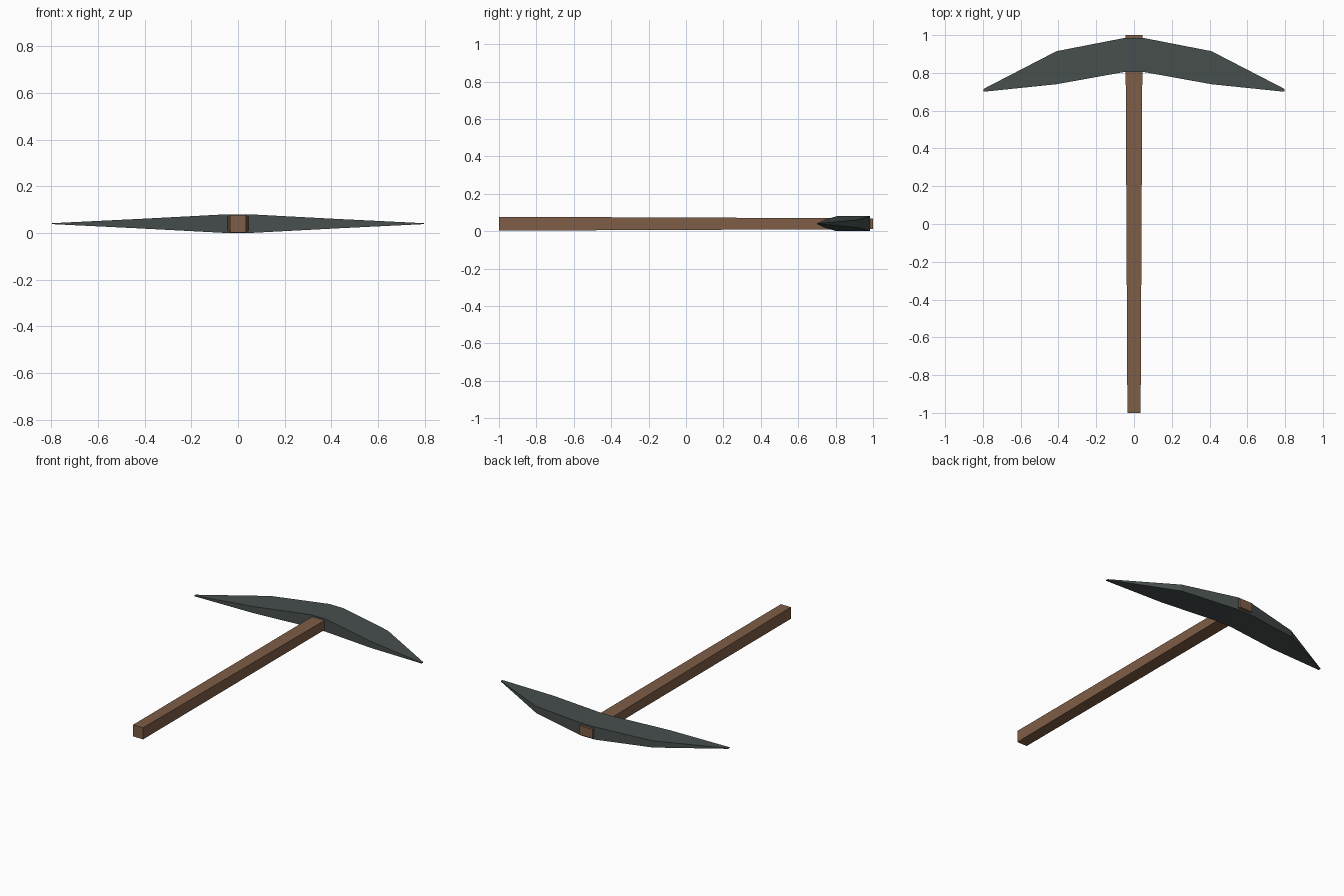
import bpy
import bmesh

cube = bpy.data.objects.get("Cube")
if cube:
    bpy.data.objects.remove(cube, do_unlink=True)


def material(name, rgb):
    mat = bpy.data.materials.new(name)
    mat.use_nodes = True
    mat.diffuse_color = (*rgb, 1)
    mat.node_tree.nodes["Principled BSDF"].inputs["Base Color"].default_value = (*rgb, 1)
    return mat


def loft(name, sections, mat):
    """Join rectangular rings of four corners each and cap both ends."""
    bm = bmesh.new()
    rings = [[bm.verts.new(p) for p in s] for s in sections]
    for a, b in zip(rings, rings[1:]):
        for i in range(4):
            j = (i + 1) % 4
            bm.faces.new((a[i], a[j], b[j], b[i]))
    bm.faces.new(rings[0])
    bm.faces.new(rings[-1])
    bmesh.ops.recalc_face_normals(bm, faces=bm.faces)
    mesh = bpy.data.meshes.new(name)
    bm.to_mesh(mesh)
    bm.free()
    mesh.materials.append(mat)
    obj = bpy.data.objects.new(name, mesh)
    bpy.context.collection.objects.link(obj)
    return obj


wood = material("brown wood", (0.21, 0.11, 0.062))
iron = material("dark iron", (0.063, 0.078, 0.075))
MID = 0.04

# Handle: square bar, wider and flatter towards the head
handle = []
for y, half_x, half_z in ((-1, 0.035, 0.037), (1, 0.045, 0.029)):
    handle.append([(sx * half_x, y, MID + sz * half_z)
                   for sx, sz in ((-1, -1), (1, -1), (1, 1), (-1, 1))])
loft("handle", handle, wood)

# Head: curved double pick, mirrored and thinning to both tips
# (x, front y, back y, half thickness)
half = [(0.05, 0.805, 0.985, 0.04),
        (0.41, 0.74, 0.915, 0.021),
        (0.797, 0.70, 0.715, 0.002)]
stations = [(-x, f, b, t) for x, f, b, t in reversed(half)] + half
head = [[(x, f, MID - t), (x, b, MID - t), (x, b, MID + t), (x, f, MID + t)]
        for x, f, b, t in stations]
loft("pick_head", head, iron)
